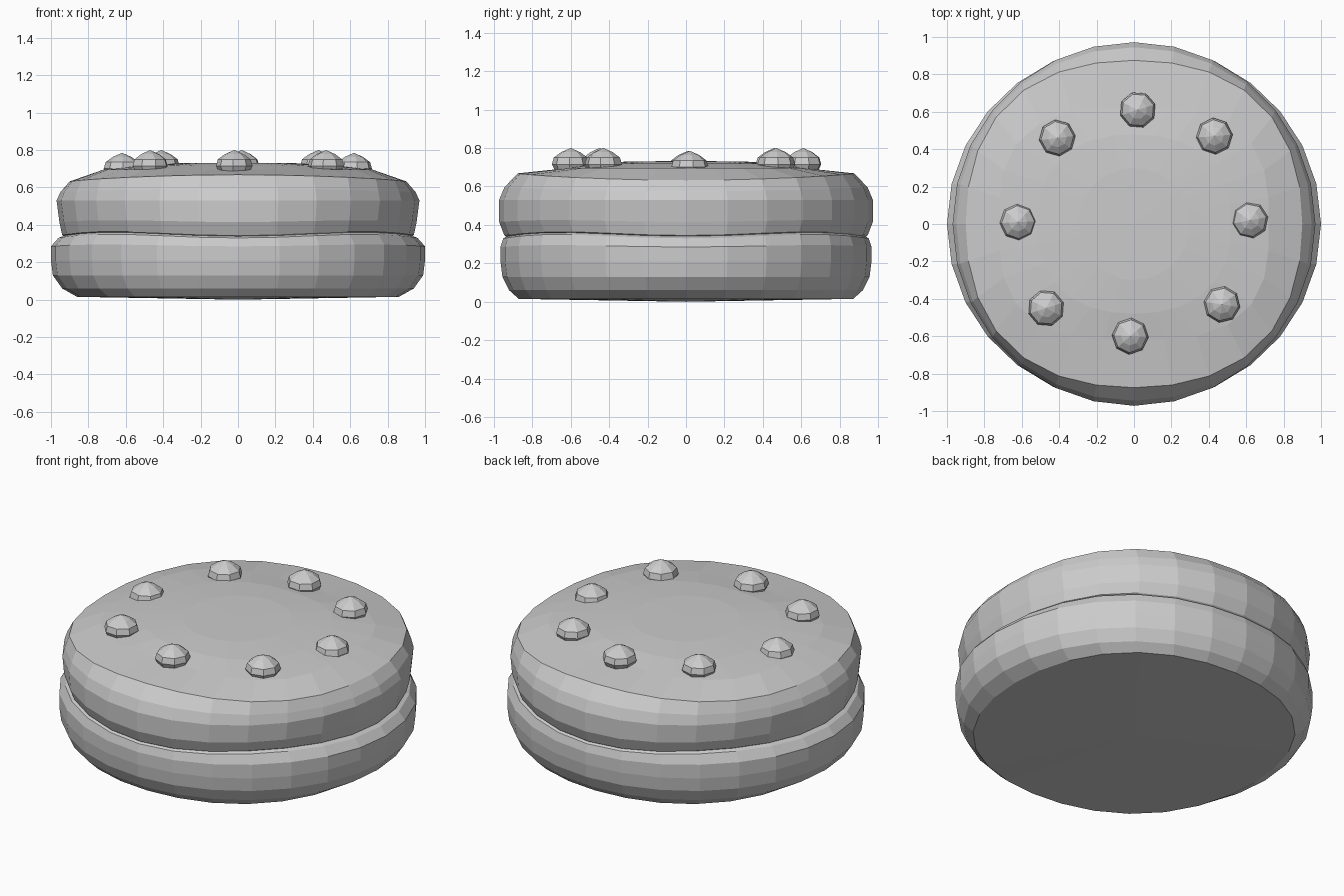
import bpy, bmesh, math, random
from math import cos, sin, pi

if "Cube" in bpy.data.objects:
    bpy.data.objects.remove(bpy.data.objects["Cube"])
random.seed(4)

grey = bpy.data.materials.new("plain grey")
grey.use_nodes = True
grey.diffuse_color = (0.6, 0.6, 0.6, 1)
grey.node_tree.nodes["Principled BSDF"].inputs["Base Color"].default_value = (0.6, 0.6, 0.6, 1)


def lathe(name, rings, sides, bottom, top, location=(0, 0, 0), turn=0.0):
    """Closed shape from rings of (x radius, y radius, z, corner bulge, saddle, wave)."""
    bm = bmesh.new()
    loops = []
    for rx, ry, z, bulge, saddle, wave in rings:
        loop = []
        for i in range(sides):
            a = 2 * pi * i / sides + turn
            r = 1 + bulge * (1 - cos(4 * a)) / 2
            height = z - saddle * cos(2 * a) - wave * cos(4 * a)
            loop.append(bm.verts.new((rx * r * cos(a), ry * r * sin(a), height)))
        loops.append(loop)
    for low, high in zip(loops, loops[1:]):
        for i in range(sides):
            j = (i + 1) % sides
            bm.faces.new((low[i], low[j], high[j], high[i]))
    for loop, z in ((loops[0], bottom), (loops[-1], top)):
        centre = bm.verts.new((0, 0, z))
        for i in range(sides):
            bm.faces.new((loop[i], loop[(i + 1) % sides], centre))
    bmesh.ops.recalc_face_normals(bm, faces=bm.faces)
    mesh = bpy.data.meshes.new(name)
    bm.to_mesh(mesh)
    bm.free()
    mesh.materials.append(grey)
    obj = bpy.data.objects.new(name, mesh)
    obj.location = location
    bpy.context.collection.objects.link(obj)
    return obj


# Lower biscuit: flat base, rounded side, top edge tucked into the seam
lathe("lower_biscuit", [
    (0.86, 0.87, 0.015, 0.03, 0, 0),
    (0.94, 0.92, 0.06, 0.01, 0, 0),
    (0.99, 0.955, 0.13, 0, 0, 0),
    (1.0, 0.965, 0.21, 0, 0, 0),
    (1.0, 0.965, 0.29, 0, 0, 0.005),
    (0.96, 0.95, 0.34, 0, 0, 0.01),
    (0.90, 0.91, 0.365, 0, 0, 0.01),
], 28, 0.0, 0.36)

# Upper biscuit: narrow seam, rounded side, squarish rim, gently domed top
lathe("upper_biscuit", [
    (0.90, 0.91, 0.33, 0, 0, 0.01),
    (0.94, 0.945, 0.355, 0, 0, 0.01),
    (0.955, 0.972, 0.42, 0, 0, 0.005),
    (0.97, 0.972, 0.53, 0, 0, 0),
    (0.95, 0.945, 0.585, 0.01, 0.01, 0),
    (0.90, 0.875, 0.65, 0.05, 0.018, 0),
    (0.72, 0.62, 0.695, 0.12, 0, 0),
    (0.52, 0.48, 0.718, 0.05, 0, 0),
    (0.30, 0.30, 0.73, 0, 0, 0),
], 28, 0.33, 0.732)

# Eight pointed drops set in a ring on top
spots = [(0.62, 0.02), (0.43, 0.47), (0.02, 0.61), (-0.41, 0.46),
         (-0.62, 0.01), (-0.47, -0.45), (-0.02, -0.60), (0.47, -0.43)]
profile = [(0.075, -0.13), (0.098, -0.085), (0.088, -0.05), (0.05, -0.022)]
for n, (x, y) in enumerate(spots):
    peak = 0.785 if abs(y) < 0.1 else 0.8
    lathe(f"drop_{n + 1}", [(r, r, z, 0, 0, 0) for r, z in profile], 8,
          -0.13, 0, (x, y, peak), random.uniform(0, pi / 4))
